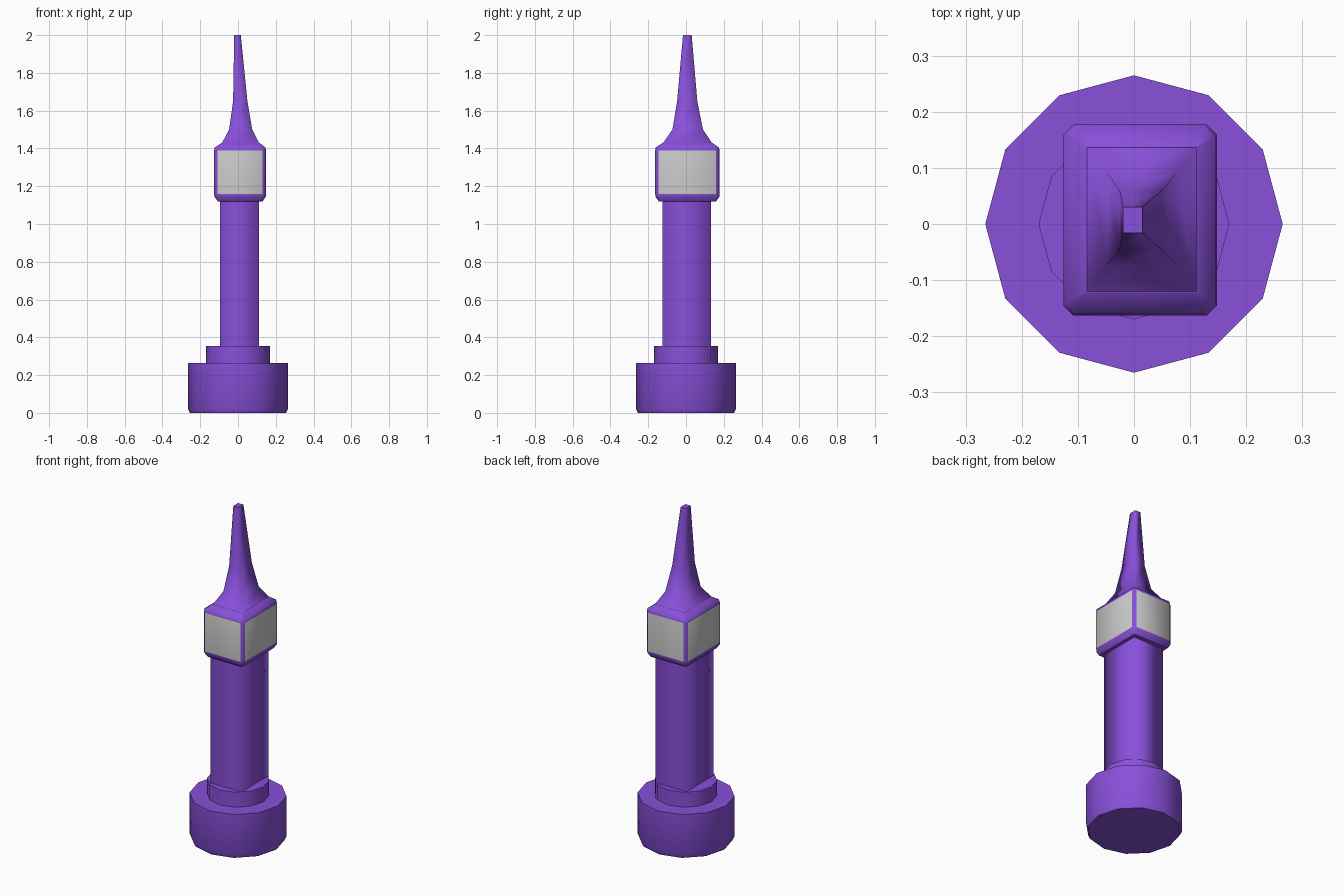
import bpy, bmesh
from math import cos, sin, pi

if "Cube" in bpy.data.objects:
    bpy.data.objects.remove(bpy.data.objects["Cube"])


def material(name, color):
    m = bpy.data.materials.new(name)
    m.diffuse_color = color
    m.use_nodes = True
    m.node_tree.nodes["Principled BSDF"].inputs["Base Color"].default_value = m.diffuse_color
    return m


purple = material("purple", (0.25, 0.08, 0.7, 1))
grey = material("light_grey", (0.75, 0.75, 0.75, 1))


def loft(name, rings, panel_band=None):
    """Skin a stack of equal-length rings, with caps; every other face of panel_band is grey."""
    bm = bmesh.new()
    loops = [[bm.verts.new(p) for p in ring] for ring in rings]
    n = len(loops[0])
    for k in range(len(loops) - 1):
        for i in range(n):
            j = (i + 1) % n
            f = bm.faces.new((loops[k][i], loops[k][j], loops[k + 1][j], loops[k + 1][i]))
            f.smooth = True
            if k == panel_band and i % 2 == 0:
                f.material_index = 1
    bm.faces.new(loops[0][::-1])
    bm.faces.new(loops[-1])
    bmesh.ops.recalc_face_normals(bm, faces=bm.faces)
    me = bpy.data.meshes.new(name)
    bm.to_mesh(me)
    bm.free()
    ob = bpy.data.objects.new(name, me)
    me.materials.append(purple)
    me.materials.append(grey)
    bpy.context.collection.objects.link(ob)
    return ob


def circle(r, z, n=12):
    return [(r * cos(2 * pi * i / n), r * sin(2 * pi * i / n), z) for i in range(n)]


def rect(x0, x1, y0, y1, z):
    return [(x0, y0, z), (x1, y0, z), (x1, y1, z), (x0, y1, z)]


def octagon(x0, x1, y0, y1, z, c=0.018):
    # rectangle with cut corners, long sides at even indices
    return [(x0 + c, y0, z), (x1 - c, y0, z), (x1, y0 + c, z), (x1, y1 - c, z),
            (x1 - c, y1, z), (x0 + c, y1, z), (x0, y1 - c, z), (x0, y0 + c, z)]


def smooth(ob, angle):
    bpy.ops.object.select_all(action='DESELECT')
    ob.select_set(True)
    bpy.context.view_layer.objects.active = ob
    bpy.ops.object.shade_smooth_by_angle(angle=angle)


# Twelve-sided foot and collar
foot = loft("foot", [circle(0.255, 0), circle(0.265, 0.02), circle(0.265, 0.265)])
collar = loft("collar", [circle(0.17, 0.26), circle(0.17, 0.355)])
smooth(foot, 0.9)
smooth(collar, 0.9)

# Rectangular shaft
loft("shaft", [rect(-0.095, 0.11, -0.125, 0.133, z) for z in (0.262, 1.125)])

# Clock head with four grey panels, flush within chamfered edges
loft("clock_head", [
    octagon(-0.107, 0.13, -0.144, 0.159, 1.12, 0.006),
    octagon(-0.125, 0.147, -0.162, 0.177, 1.145),
    octagon(-0.126, 0.148, -0.163, 0.177, 1.158),
    octagon(-0.126, 0.148, -0.163, 0.177, 1.39),
    octagon(-0.123, 0.146, -0.16, 0.175, 1.405),
    octagon(-0.085, 0.112, -0.122, 0.138, 1.43, 0.002),
], panel_band=2)

# Concave four-sided spire
loft("spire", [
    rect(-0.085, 0.112, -0.122, 0.138, 1.428),
    rect(-0.047, 0.075, -0.072, 0.09, 1.5),
    rect(-0.026, 0.05, -0.047, 0.06, 1.65),
    rect(-0.02, 0.015, -0.016, 0.03, 2.0),
])
